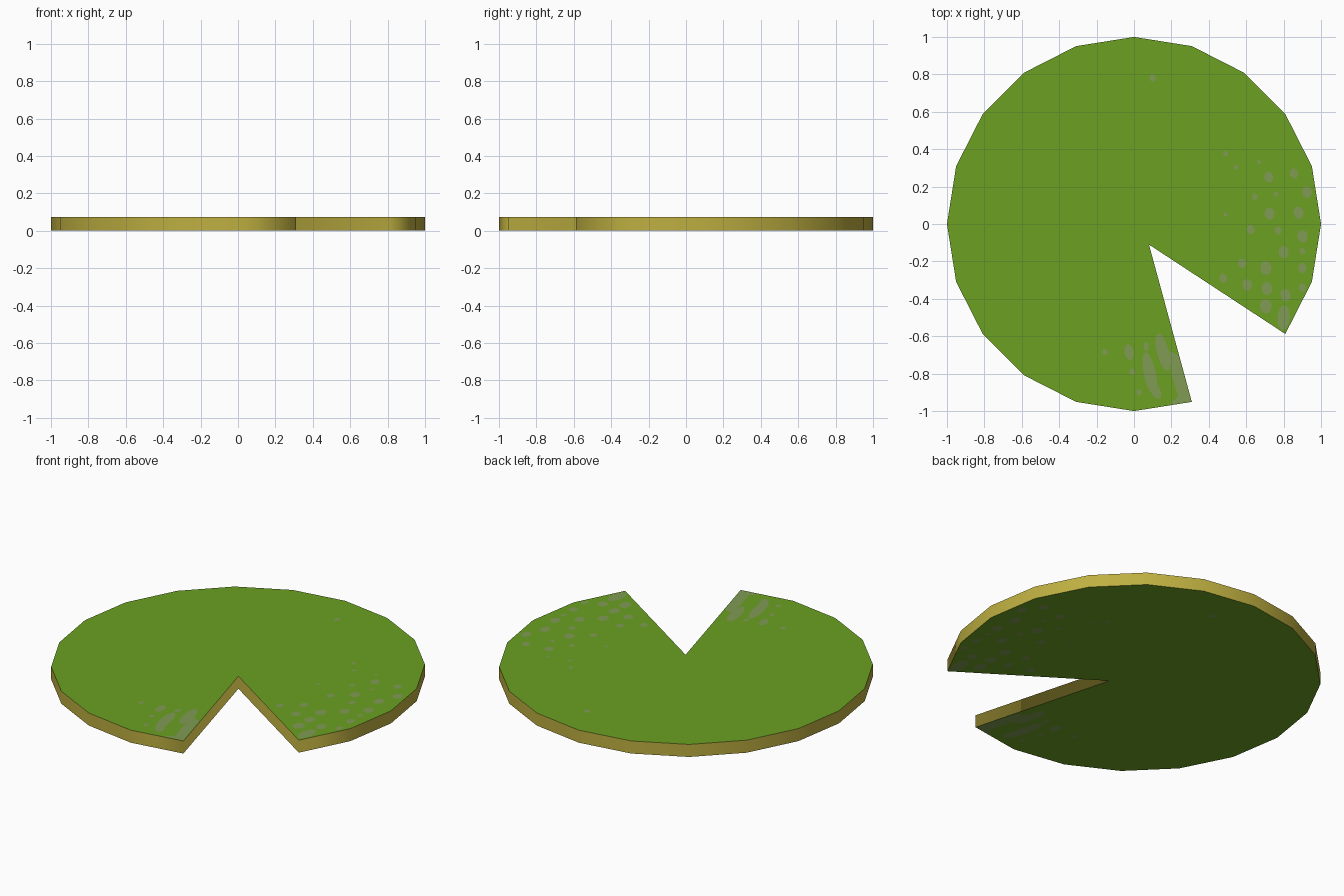
import bpy, bmesh, math

if "Cube" in bpy.data.objects:
    bpy.data.objects.remove(bpy.data.objects["Cube"])

H, LIFT = 0.075, 0.001


def material(name, srgb):
    m = bpy.data.materials.new(name)
    lin = [((c / 255 + 0.055) / 1.055) ** 2.4 for c in srgb]
    m.diffuse_color = (*lin, 1)
    m.use_nodes = True
    m.node_tree.nodes["Principled BSDF"].inputs["Base Color"].default_value = m.diffuse_color
    return m


leaf = material("leaf green", (107, 160, 34))
rim = material("olive yellow rim", (190, 175, 65))
grey = material("grey green spots", (128, 155, 84))


def finish(bm, name, mats):
    me = bpy.data.meshes.new(name)
    bm.to_mesh(me)
    bm.free()
    for m in mats:
        me.materials.append(m)
    ob = bpy.data.objects.new(name, me)
    bpy.context.collection.objects.link(ob)


# Leaf pad: twenty-sided disc with one corner pulled in to form the notch
outline = []
for i in range(20):
    a = math.radians(18 * i)
    r = 0.136 if i == 17 else 1.0
    outline.append((r * math.cos(a), r * math.sin(a)))
bm = bmesh.new()
base = bm.faces.new([bm.verts.new((x, y, LIFT)) for x, y in outline])
ext = bmesh.ops.extrude_face_region(bm, geom=[base], use_keep_orig=True)
for v in ext["geom"]:
    if isinstance(v, bmesh.types.BMVert):
        v.co.z = H
bmesh.ops.recalc_face_normals(bm, faces=bm.faces)
for f in bm.faces:
    wall = abs(f.normal.z) < 0.5
    f.smooth = wall
    f.material_index = int(wall)
for e in bm.edges:
    e.smooth = abs(e.verts[0].co.z - e.verts[1].co.z) > 0.01
bmesh.ops.triangulate(bm, faces=[f for f in bm.faces if not f.smooth])
finish(bm, "lily_pad", [leaf, rim])

# Round spots: x, y, radius
spots = [
    (.10, .78, .018), (.49, .375, .014), (.545, .305, .012), (.67, .33, .01),
    (.72, .25, .026), (.855, .27, .024), (.925, .17, .028), (.645, .145, .016),
    (.76, .16, .013), (.49, .05, .011), (.725, .055, .029), (.88, .06, .03),
    (.625, -.03, .022), (.77, -.035, .02), (.90, -.065, .03), (.80, -.15, .029),
    (.577, -.21, .023), (.90, -.145, .016), (.90, -.235, .024),
    (.705, -.235, .032), (.477, -.29, .022), (.605, -.325, .027),
    (.71, -.345, .031), (.81, -.38, .03), (.90, -.34, .02), (.705, -.44, .034),
    (-.155, -.685, .016), (-.01, -.79, .016), (.027, -.9, .015),
]
# Long spots: x, y, half width, half length, tilt in degrees
streaks = [
    (-.027, -.685, .024, .045, 10), (.065, -.655, .014, .025, 0),
    (.085, -.80, .033, .12, 12), (.115, -.89, .025, .05, 25),
    (.155, -.685, .033, .105, 14), (.80, -.50, .034, .068, -5),
]
# Stained patch beside the notch
patch = [(.19, -.68), (.235, -.70), (.306, -.948), (.19, -.966),
         (.235, -.92), (.20, -.80)]


def ellipse(x, y, w, l, tilt, n=10):
    t = math.radians(tilt)
    pts = []
    for k in range(n):
        a = 2 * math.pi * k / n
        u, v = w * math.cos(a), l * math.sin(a)
        pts.append((x + u * math.cos(t) - v * math.sin(t),
                    y + u * math.sin(t) + v * math.cos(t)))
    return pts


shapes = [ellipse(x, y, r * .95, r * 1.15, 10) for x, y, r in spots]
shapes += [ellipse(*s) for s in streaks] + [patch]


# Spots painted on both sides of the leaf
def spot_layer(name, z, up):
    bm = bmesh.new()
    for s in shapes:
        f = bm.faces.new([bm.verts.new((x, y, z)) for x, y in s])
        f.normal_update()
        if (f.normal.z > 0) != up:
            f.normal_flip()
    bmesh.ops.triangulate(bm, faces=bm.faces[:])
    finish(bm, name, [grey])


spot_layer("top_spots", H + LIFT, True)
spot_layer("underside_spots", 0, False)
